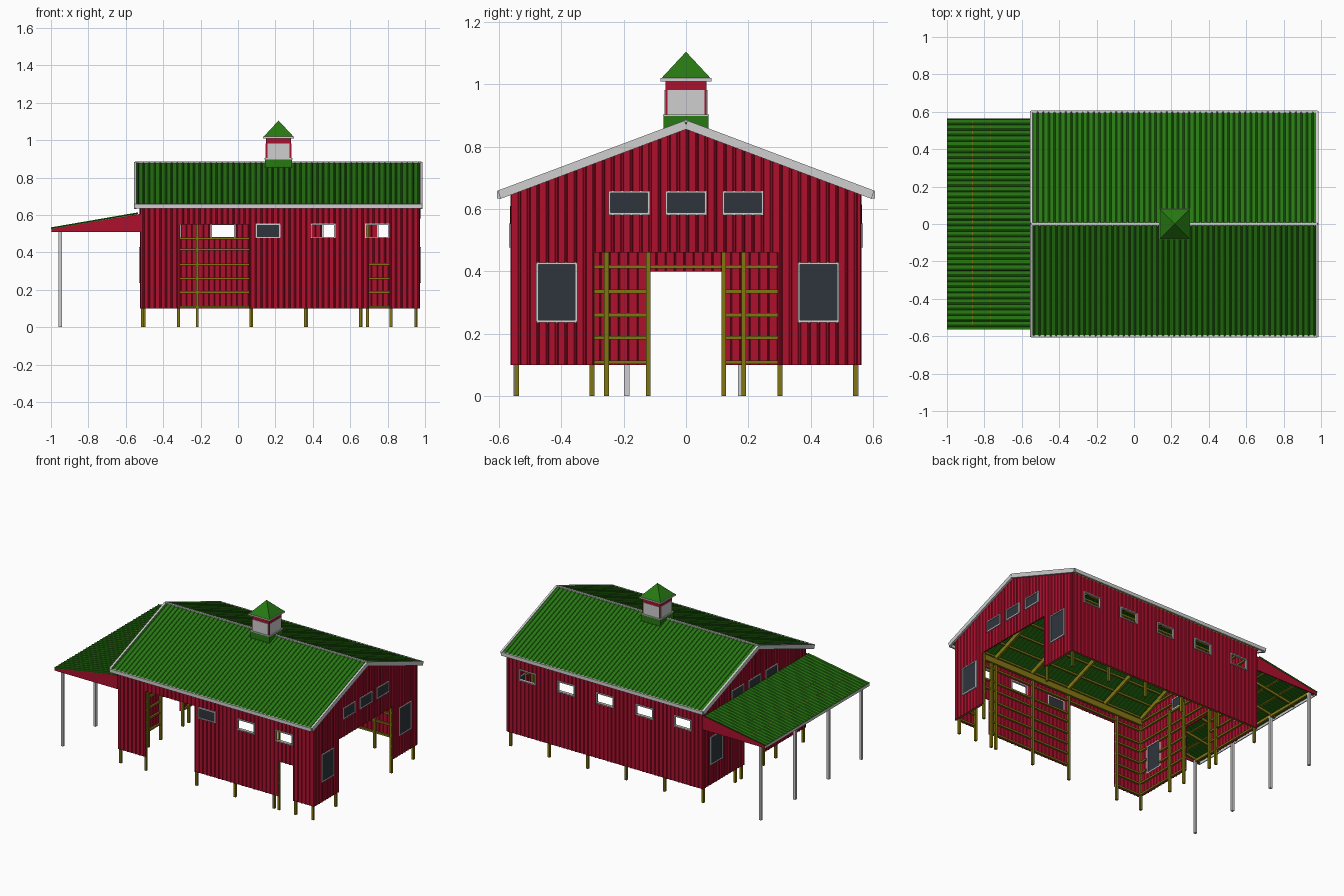
import bpy, bmesh, math
from mathutils import Vector, Matrix

cube = bpy.data.objects.get("Cube")
if cube:
    bpy.data.objects.remove(cube)


def material(name, rgb):
    m = bpy.data.materials.new(name)
    m.use_nodes = True
    m.diffuse_color = (*rgb, 1)
    m.node_tree.nodes["Principled BSDF"].inputs["Base Color"].default_value = (*rgb, 1)
    return m


RED = material("barn red", (0.42, 0.005, 0.027))
GREEN = material("roof green", (0.02, 0.19, 0.006))
TRIM = material("pale grey trim", (0.62, 0.62, 0.62))
WOOD = material("olive timber", (0.22, 0.18, 0.006))
GLASS = material("dark glass", (0.028, 0.036, 0.046))

UP = Vector((0, 0, 1))
PITCH, RIDGE, EAVE_Y, EAVE_Z = 0.375, 0.88, 0.6, 0.655
BOTTOM = 0.10


def finish(name, bm, mat):
    me = bpy.data.meshes.new(name)
    bm.to_mesh(me)
    bm.free()
    me.materials.append(mat)
    ob = bpy.data.objects.new(name, me)
    bpy.context.collection.objects.link(ob)
    return ob


def beams(name, mat, items):
    """Boxes running from a to b, w wide sideways and h deep upward."""
    bm = bmesh.new()
    for a, b, w, h in items:
        a, b = Vector(a), Vector(b)
        z = (b - a).normalized()
        x = Vector((1, 0, 0)) if abs(z.z) > 0.99 else z.cross(UP).normalized()
        y = z.cross(x)
        rot = Matrix((x, y, z)).transposed().to_4x4()
        size = Matrix.Diagonal((w, h, (b - a).length, 1))
        bmesh.ops.create_cube(bm, size=1, matrix=Matrix.Translation((a + b) / 2) @ rot @ size)
    return finish(name, bm, mat)


def spans(lo, hi, cuts):
    """Parts of lo..hi left over between the cuts."""
    out = []
    for a, b in sorted(cuts):
        if a > lo + 1e-4:
            out.append((lo, a))
        lo = max(lo, b)
    if hi > lo + 1e-4:
        out.append((lo, hi))
    return out


def rib(u, step=0.03, rise=0.004):
    """Height of the trapezoid rib profile at u."""
    t = u % step
    return rise * max(0, min(1, t / 0.003, (0.01 - t) / 0.003))


def sheet(name, mat, origin, U, V, u0, u1, v0, top, holes=()):
    """Ribbed metal sheet with rectangular openings."""
    origin, U, V = Vector(origin), Vector(U), Vector(V).normalized()
    N = U.cross(V)
    marks = {round(u0, 4), round(u1, 4)} | {round(e, 4) for h in holes for e in h[:2]}
    if u0 < 0 < u1:
        marks.add(0.0)
    for k in range(math.floor(u0 / 0.03), math.ceil(u1 / 0.03)):
        marks |= {round(k * 0.03 + e, 4) for e in (0, 0.003, 0.007, 0.01)}
    marks = sorted(m for m in marks if u0 - 1e-4 <= m <= u1 + 1e-4)
    bm = bmesh.new()

    def point(u, v):
        return bm.verts.new(origin + U * u + V * v + N * rib(u))

    for a, b in zip(marks, marks[1:]):
        mid = (a + b) / 2
        cuts = [h[2:] for h in holes if h[0] < mid < h[1]]
        for lo, hi in spans(v0, top(mid), cuts):
            last = abs(hi - top(mid)) < 1e-6
            ta, tb = (top(a), top(b)) if last else (hi, hi)
            bm.faces.new((point(a, lo), point(b, lo), point(b, tb), point(a, ta)))
    bmesh.ops.remove_doubles(bm, verts=bm.verts, dist=1e-5)
    mod = finish(name, bm, mat).modifiers.new("thickness", "SOLIDIFY")
    mod.thickness, mod.offset = 0.005, -1


def level(u):
    return 0.655


def gable(u):
    return 0.865 - PITCH * abs(u)


def window(c, w, lo, hi):
    return (c - w / 2, c + w / 2, lo, hi)


# Openings of each wall: windows, then doors
WIN = (0.125, 0.48, 0.55)
front_wins = [window(c, *WIN) for c in (0.16, 0.455, 0.745)]
back_wins = [window(-c, *WIN) for c in (0.81, 0.515, 0.22, -0.08, -0.37)]
gable_wins = [window(c, 0.125, 0.585, 0.655) for c in (-0.183, 0, 0.183)]
gable_wins += [window(c, 0.125, 0.24, 0.425) for c in (-0.415, 0.425)]
bays = [-0.51 + 0.292 * i for i in range(6)]

walls = [
    # name, origin, U, u range, top, windows, glazed, doors, posts
    ("front", (0, -0.56, 0), (1, 0, 0), (-0.52, 0.97), level, front_wins, front_wins[:1],
     [(-0.31, 0.06, BOTTOM, 0.55), (0.70, 0.81, BOTTOM, 0.34)],
     [-0.51, -0.318, 0.068, 0.36, 0.655, 0.692, 0.818, 0.95]),
    ("back", (0, 0.56, 0), (-1, 0, 0), (-0.97, 0.52), level, back_wins, [], [],
     [-x for x in bays]),
    ("right", (0.97, 0, 0), (0, 1, 0), (-0.56, 0.56), gable, gable_wins, gable_wins,
     [(-0.295, 0.295, BOTTOM, 0.46)], [-0.302, 0.302]),
    ("left", (-0.52, 0, 0), (0, -1, 0), (-0.56, 0.56), gable, gable_wins, gable_wins,
     [(-0.115, 0.115, BOTTOM, 0.40)], [-0.185, -0.121, 0.121, 0.255]),
]

for name, origin, U, (u0, u1), top, wins, glazed, doors, posts in walls:
    o, U = Vector(origin), Vector(U)
    N = U.cross(UP)

    def at(u, v, d=0.0):
        return o + U * u + UP * v + N * d

    holes = wins + doors
    sheet(name + "_wall", RED, o, U, UP, u0, u1, BOTTOM, top, holes)

    # Window frames and panes
    frame = []
    for a, b, lo, hi in wins:
        frame += [(at(a - 0.003, v, 0.001), at(b + 0.003, v, 0.001), 0.014, 0.007) for v in (lo, hi)]
        frame += [(at(u, lo, 0.001), at(u, hi, 0.001), *((0.007, 0.014) if abs(U.x) else (0.014, 0.007)))
                  for u in (a, b)]
    beams(name + "_window_frames", TRIM, frame)
    if glazed:
        beams(name + "_window_panes", GLASS,
              [(at(a, (lo + hi) / 2), at(b, (lo + hi) / 2), 0.006, hi - lo) for a, b, lo, hi in glazed])

    # Posts and horizontal girts inside the wall
    beams(name + "_posts", WOOD,
          [(at(u, 0, -0.017), at(u, 0.63 if top is level else 0.58, -0.017), 0.015, 0.015) for u in posts])
    girts = []
    for v in (0.108, 0.187, 0.26, 0.335, 0.415, 0.474, 0.565, 0.62, 0.69, 0.76):
        if v > top(u0) - 0.02 and top is level:
            continue
        reach = (0.84 - v) / PITCH if top is gable else 9
        cuts = [h[:2] for h in holes if h[2] < v < h[3]]
        for a, b in spans(max(u0 + 0.01, -reach), min(u1 - 0.01, reach), cuts):
            girts.append((at(a, v, -0.012), at(b, v, -0.012), 0.012, 0.012))
    beams(name + "_girts", WOOD, girts)

# Main roof slopes, rafters, purlins and trim
slope = math.hypot(EAVE_Y, RIDGE - EAVE_Z)
X0, X1 = -0.55, 0.98
rafters, purlins, trim = [], [], []
for side, s in (("front", -1), ("back", 1)):
    ends = (X0, X1) if s < 0 else (-X1, -X0)
    sheet(side + "_roof", GREEN, (0, s * EAVE_Y, EAVE_Z), (-s, 0, 0),
          (0, -s * EAVE_Y, RIDGE - EAVE_Z), *ends, 0, lambda u: slope)
    rafters += [((x, s * 0.54, 0.645), (x, 0, 0.8475), 0.014, 0.03) for x in bays]
    for i in range(6):
        y = 0.05 + 0.1 * i
        z = RIDGE - PITCH * y - 0.014
        purlins.append(((X0 + 0.02, s * y, z), (X1 - 0.02, s * y, z), 0.012, 0.012))
    purlins.append(((-0.51, s * 0.535, 0.615), (0.96, s * 0.535, 0.615), 0.015, 0.04))
    trim.append(((X0, s * EAVE_Y, 0.646), (X1, s * EAVE_Y, 0.646), 0.012, 0.024))
    trim += [((x, s * EAVE_Y, 0.646), (x, 0, 0.871), 0.014, 0.028) for x in (X0, X1)]
trim.append(((X0, 0, RIDGE), (X1, 0, RIDGE), 0.014, 0.012))
beams("roof_rafters", WOOD, rafters)
beams("roof_purlins", WOOD, purlins)
beams("roof_trim", TRIM, trim)

# Lean-to porch
rise = Vector((0.465, 0, 0.08))
sheet("porch_roof", GREEN, (-1, 0, 0.53), (0, -1, 0), rise, -0.565, 0.565, 0, lambda u: rise.length)
rows = (-0.545, -0.19, 0.175, 0.545)
beams("porch_posts", TRIM, [((-0.95, y, 0), (-0.95, y, 0.515), 0.017, 0.017) for y in rows])
beams("porch_rafters", WOOD, [((-0.985, y, 0.518), (-0.53, y, 0.592), 0.012, 0.016)
                             for y in (*rows, -0.37, 0, 0.36)])
beams("porch_purlins", WOOD, [((x, -0.55, 0.526 + (x + 1) * 0.165), (x, 0.55, 0.526 + (x + 1) * 0.165), 0.012, 0.01)
                             for x in (-0.86, -0.76, -0.66, -0.56)]
      + [((-0.95, -0.55, 0.512), (-0.95, 0.55, 0.512), 0.014, 0.02)])
beams("porch_edge_trim", TRIM, [((-0.997, -0.563, 0.519), (-0.997, 0.563, 0.519), 0.006, 0.018)])
bm = bmesh.new()
for y in (-0.56, 0.56):
    corners = [(-0.995, 0.51), (-0.52, 0.51), (-0.52, 0.606), (-0.995, 0.527)]
    bm.faces.new([bm.verts.new((x, y, z)) for x, z in corners])
panel = finish("porch_side_panels", bm, RED).modifiers.new("thickness", "SOLIDIFY")
panel.thickness, panel.offset = 0.006, 0

# Cupola
CX = 0.217


def block(lo, hi, w, d):
    return ((CX, 0, lo), (CX, 0, hi), w, d)


beams("cupola_base", GREEN, [block(0.84, 0.9, 0.145, 0.145)])
beams("cupola_body", RED, [block(0.9, 1.012, 0.132, 0.132)])
beams("cupola_louvres", TRIM, [block(0.904, 0.982, 0.138, 0.118), block(0.904, 0.982, 0.118, 0.138)])
beams("cupola_trim", TRIM, [block(0.898, 0.904, 0.148, 0.148), block(1.01, 1.02, 0.164, 0.164)])
bm = bmesh.new()
bmesh.ops.create_cone(bm, cap_ends=True, segments=4, radius1=0.079 * math.sqrt(2), radius2=0, depth=0.085,
                      matrix=Matrix.Translation((CX, 0, 1.0625)) @ Matrix.Rotation(math.pi / 4, 4, "Z"))
finish("cupola_roof", bm, GREEN)
